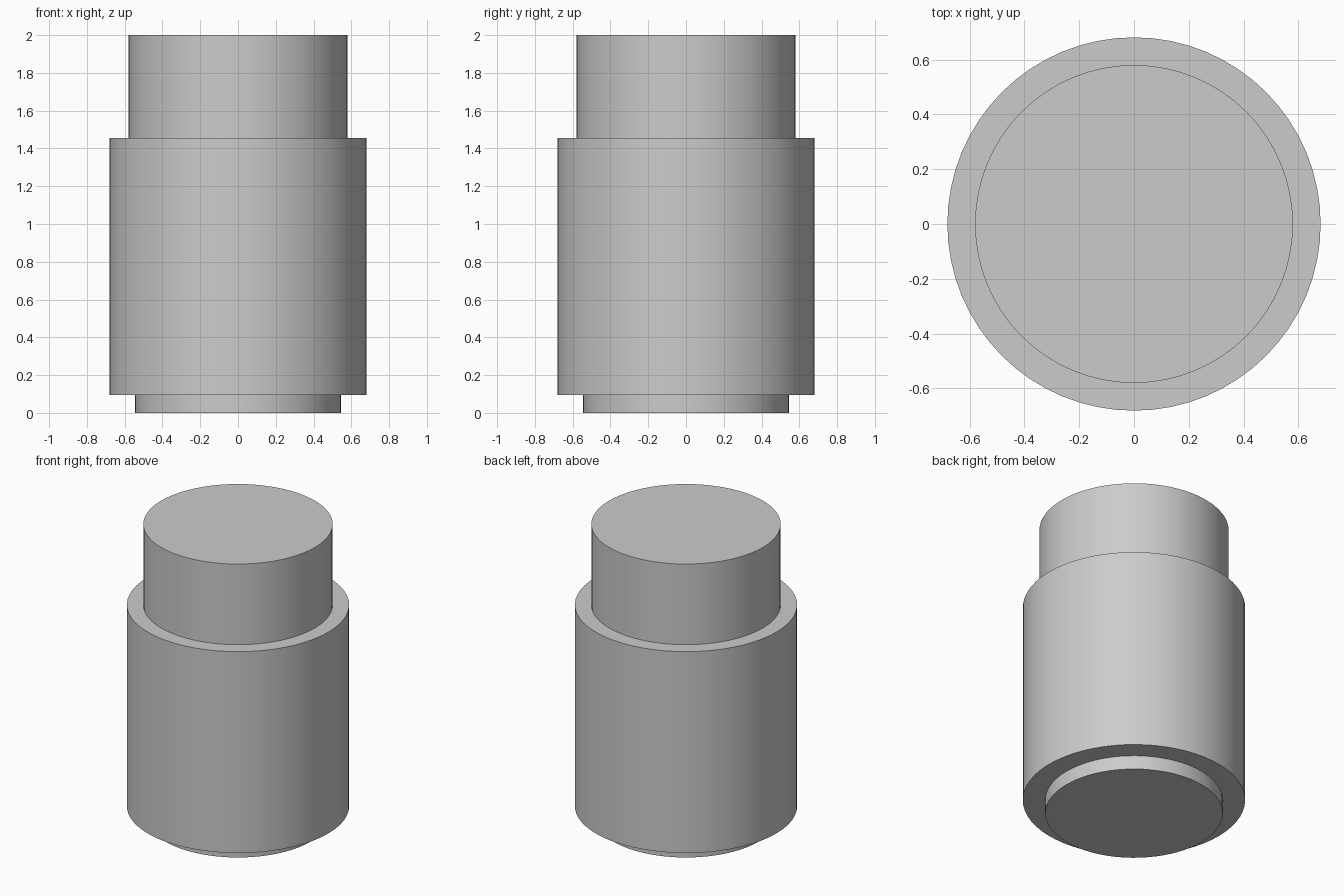
import bpy
import math

if "Cube" in bpy.data.objects:
    bpy.data.objects.remove(bpy.data.objects["Cube"])


def cylinder(name, radius, z0, z1):
    bpy.ops.mesh.primitive_cylinder_add(
        vertices=64, radius=radius, depth=z1 - z0, location=(0, 0, (z0 + z1) / 2))
    obj = bpy.context.object
    obj.name = name
    bpy.ops.object.shade_smooth_by_angle(angle=math.radians(30))
    return obj


# Recessed foot
cylinder("base_foot", 0.544, 0.0, 0.094)
# Wide main body
cylinder("main_body", 0.681, 0.094, 1.455)
# Narrower cap on top
cylinder("top_cap", 0.58, 1.455, 2.0)
